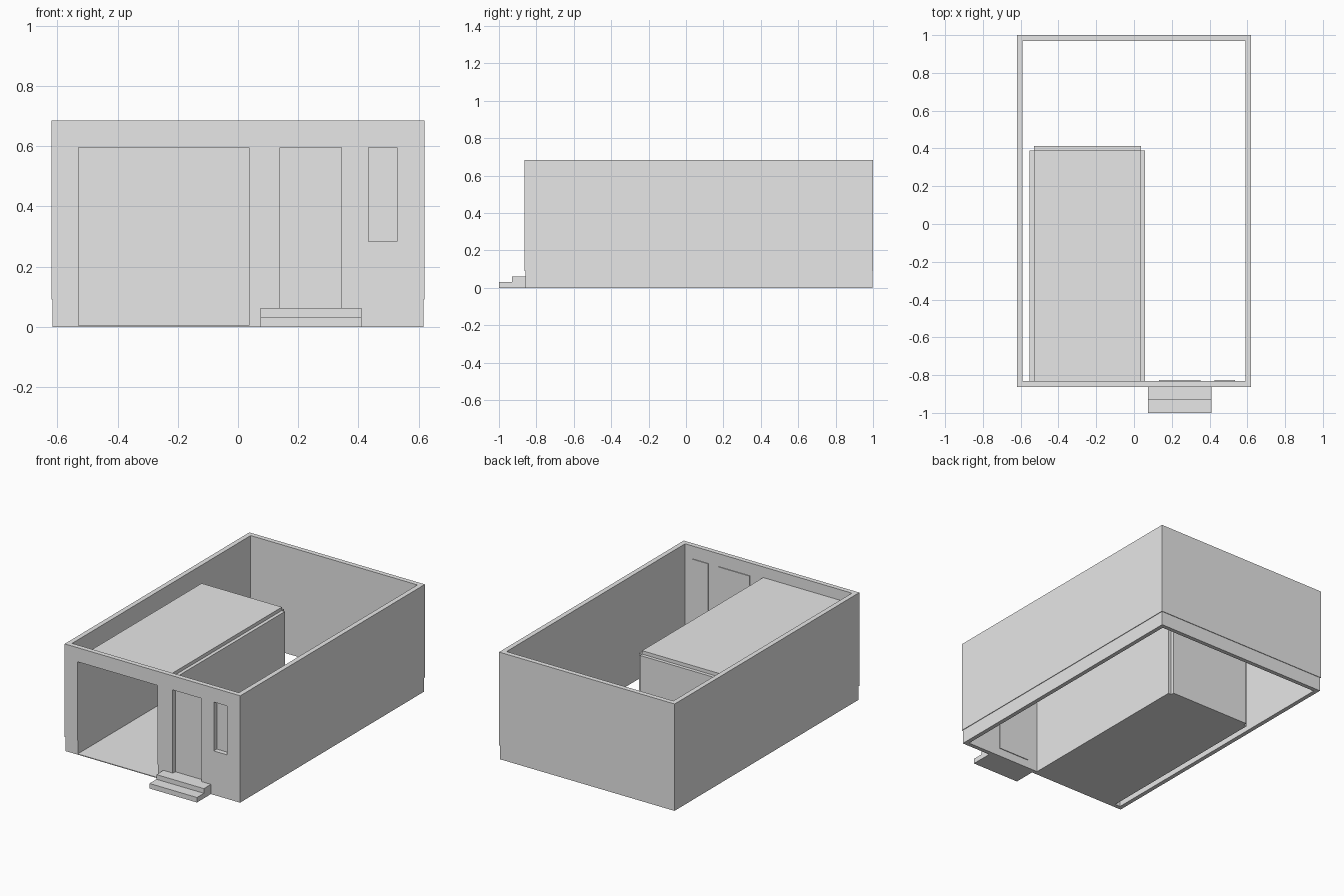
import bpy
import bmesh

cube = bpy.data.objects.get("Cube")
if cube:
    bpy.data.objects.remove(cube, do_unlink=True)

grey = bpy.data.materials.new("light_grey")
grey.use_nodes = True
grey.diffuse_color = (0.8, 0.8, 0.8, 1)
grey.node_tree.nodes["Principled BSDF"].inputs["Base Color"].default_value = (0.8, 0.8, 0.8, 1)


def make(name, bm):
    bmesh.ops.recalc_face_normals(bm, faces=bm.faces)
    mesh = bpy.data.meshes.new(name)
    bm.to_mesh(mesh)
    bm.free()
    mesh.materials.append(grey)
    obj = bpy.data.objects.new(name, mesh)
    bpy.context.collection.objects.link(obj)
    return obj


def box(name, x, y, z):
    """Box from its (low, high) range on each axis."""
    bm = bmesh.new()
    bmesh.ops.create_cube(bm, size=1)
    for v in bm.verts:
        v.co = [r[0] if c < 0 else r[1] for c, r in zip(v.co, (x, y, z))]
    return make(name, bm)


LEFT, RIGHT, FRONT, BACK = -0.62, 0.62, -0.863, 1.0
HEIGHT, THICK, LIP = 0.685, 0.031, 0.004
INNER = FRONT + THICK

# Outer walls: a wall section swept around the rectangle, with a recessed base
section = [(LIP, 0), (LIP, 0.09), (0, 0.09), (0, HEIGHT), (THICK, HEIGHT), (THICK, 0)]
bm = bmesh.new()
rings = []
for inset, z in section:
    x0, x1, y0, y1 = LEFT + inset, RIGHT - inset, FRONT + inset, BACK - inset
    rings.append([bm.verts.new((x, y, z)) for x, y in ((x0, y0), (x1, y0), (x1, y1), (x0, y1))])
for i, ring in enumerate(rings):
    following = rings[(i + 1) % len(rings)]
    for j in range(4):
        k = (j + 1) % 4
        bm.faces.new((ring[j], ring[k], following[k], following[j]))
walls = make("outer_walls", bm)

# Openings in the front wall
TOP, FLOOR = 0.595, 0.005
garage_x, door_x, window_x = (-0.53, 0.037), (0.14, 0.343), (0.433, 0.528)
door_z, window_z = (0.06, TOP), (0.283, TOP)
for x, z in ((garage_x, (FLOOR, TOP)), (door_x, door_z), (window_x, window_z)):
    cutter = box("opening_cutter", x, (FRONT - 0.1, INNER + 0.1), z)
    cutter.hide_render = True
    mod = walls.modifiers.new("opening", "BOOLEAN")
    mod.operation = "DIFFERENCE"
    mod.solver = "EXACT"
    mod.object = cutter
    bpy.context.view_layer.objects.active = walls
    bpy.ops.object.modifier_apply(modifier=mod.name)
    bpy.data.objects.remove(cutter, do_unlink=True)

# Garage room: slabs set outward from the clear space
SLAB, DEEP = 0.022, 0.39
gx0, gx1 = garage_x
room_y = (INNER, DEEP)
box("garage_floor", garage_x, room_y, (0, FLOOR))
box("garage_ceiling", garage_x, room_y, (TOP, TOP + SLAB))
box("garage_right_wall", (gx0 - SLAB, gx0), room_y, (0, TOP))
box("garage_left_wall", (gx1, gx1 + SLAB), room_y, (0, TOP))
box("garage_back_wall", garage_x, (DEEP, DEEP + SLAB), (0, TOP))

# Door and window panels fixed to the inside of the front wall
for name, x, z in (("door_panel", door_x, door_z), ("window_panel", window_x, window_z)):
    box(name, (x[0] - 0.008, x[1] + 0.008), (INNER, INNER + 0.005), (z[0] - 0.008, z[1] + 0.008))

# Entrance steps
step_x = (0.075, 0.41)
box("lower_step", step_x, (-1, -0.93), (0, 0.032))
box("upper_step", step_x, (-0.93, FRONT + LIP), (0, 0.062))
